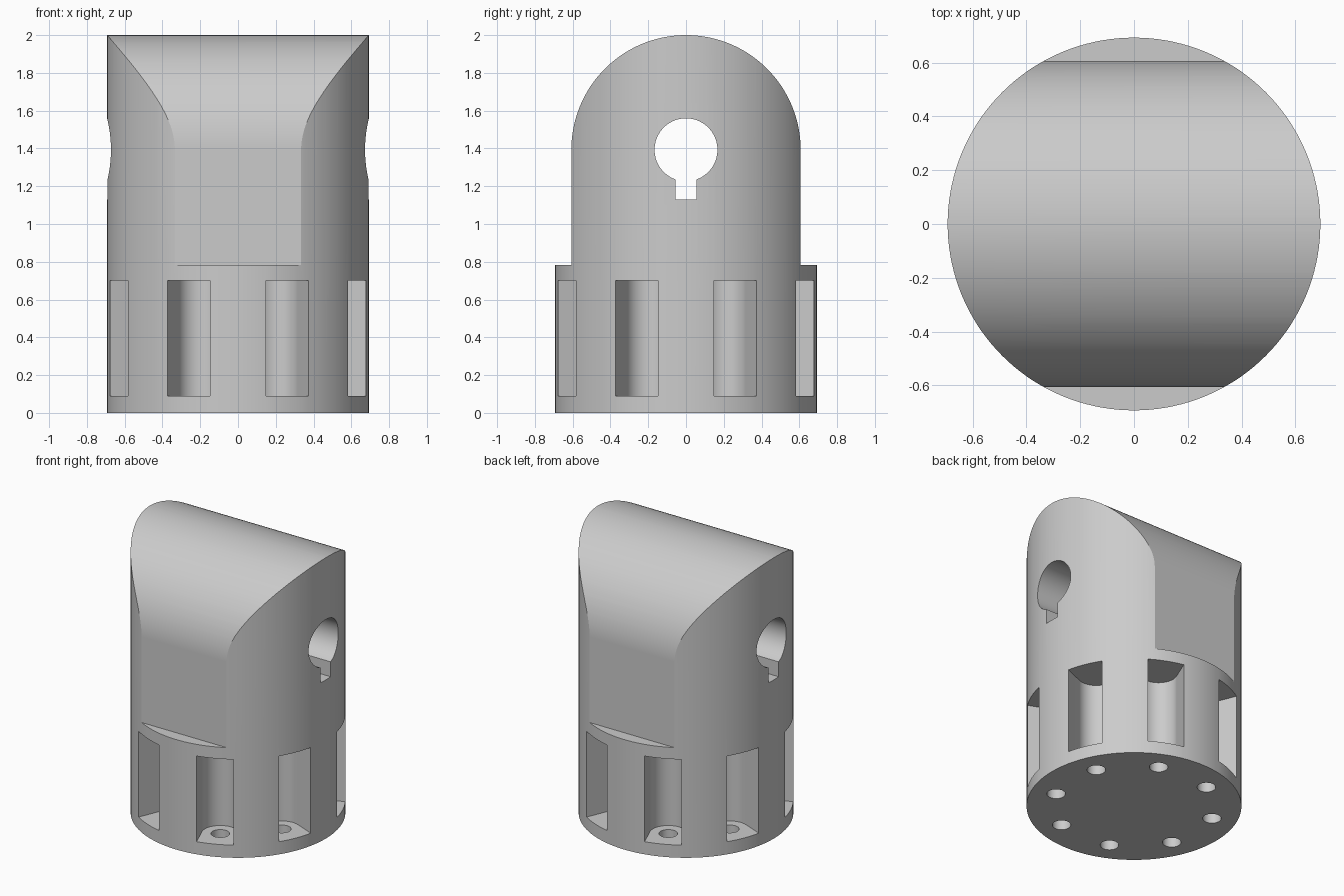
import bpy, bmesh, math
from math import sin, cos, pi
from mathutils import Vector

default = bpy.data.objects.get("Cube")
if default:
    bpy.data.objects.remove(default, do_unlink=True)

R, H = 0.693, 2.0            # barrel radius and height
HALF = 0.607                 # half thickness of the rounded tongue
PIVOT = H - HALF             # height of the dome and keyhole centre
LEDGE = 0.783
POCKET_R, HOLE_R, RING = 0.122, 0.06, 0.527
FLOOR, CEILING = 0.09, 0.70

grey = bpy.data.materials.new("plain grey")
grey.use_nodes = True
grey.diffuse_color = (0.6, 0.6, 0.6, 1)
grey.node_tree.nodes["Principled BSDF"].inputs["Base Color"].default_value = (0.6, 0.6, 0.6, 1)


def arc(radius, start, end, steps, cx=0.0, cy=0.0):
    angles = [start + (end - start) * i / steps for i in range(steps + 1)]
    return [(cx + radius * cos(a), cy + radius * sin(a)) for a in angles]


def prisms(name, loops, sweep):
    """One object holding each 3D outline extruded along the sweep vector."""
    bm = bmesh.new()
    for loop in loops:
        face = bm.faces.new([bm.verts.new(p) for p in loop])
        made = bmesh.ops.extrude_face_region(bm, geom=[face], use_keep_orig=True)["geom"]
        verts = [g for g in made if isinstance(g, bmesh.types.BMVert)]
        bmesh.ops.translate(bm, verts=verts, vec=sweep)
    bmesh.ops.recalc_face_normals(bm, faces=bm.faces[:])
    mesh = bpy.data.meshes.new(name)
    bm.to_mesh(mesh)
    bm.free()
    mesh.materials.append(grey)
    obj = bpy.data.objects.new(name, mesh)
    bpy.context.collection.objects.link(obj)
    return obj


def flat(points, z):
    return [Vector((x, y, z)) for x, y in points]


def sideways(points):
    return [Vector((-1, y, z)) for y, z in points]


def around(points, z):
    """Eight turned copies of a plan outline that points along +x."""
    loops = []
    for k in range(8):
        a = pi / 8 + k * pi / 4
        loops.append(flat([(x * cos(a) - y * sin(a), x * sin(a) + y * cos(a))
                           for x, y in points], z))
    return loops


# Barrel, taller than needed so the dome trims it
barrel = prisms("rounded_coupling_body", [flat(arc(R, 0, 2 * pi, 144)[:-1], 0)], (0, 0, H + 0.1))

# Side silhouette: wide base, ledges, straight tongue and half-round top
outline = [(-1, -0.1), (1, -0.1), (1, LEDGE), (HALF, LEDGE)]
outline += arc(HALF, 0, pi, 72, 0, PIVOT) + [(-HALF, LEDGE), (-1, LEDGE)]
silhouette = prisms("silhouette_cutter", [sideways(outline)], (2, 0, 0))

# Keyhole through the tongue
BORE, SLOT = 0.1665, 0.0555
gap = math.asin(SLOT / BORE)
keyhole = arc(BORE, -pi / 2 + gap, 3 * pi / 2 - gap, 64, 0, PIVOT)
keyhole += [(-SLOT, 1.13), (SLOT, 1.13)]
keyway = prisms("keyhole_cutter", [sideways(keyhole)], (2, 0, 0))

# Round-backed bolt pockets and the drilled holes below them
pocket = arc(POCKET_R, pi / 2, 3 * pi / 2, 32, RING) + [(0.8, -POCKET_R), (0.8, POCKET_R)]
pockets = prisms("pocket_cutter", around(pocket, FLOOR), (0, 0, CEILING - FLOOR))
hole = arc(HOLE_R, 0, 2 * pi, 32, RING)[:-1]
holes = prisms("bolt_hole_cutter", around(hole, -0.1), (0, 0, 0.3))

bpy.ops.object.select_all(action="DESELECT")
bpy.context.view_layer.objects.active = barrel
barrel.select_set(True)
for cutter, operation in ((silhouette, "INTERSECT"), (keyway, "DIFFERENCE"),
                          (pockets, "DIFFERENCE"), (holes, "DIFFERENCE")):
    mod = barrel.modifiers.new(cutter.name, "BOOLEAN")
    mod.operation, mod.solver, mod.object = operation, "EXACT", cutter
    bpy.ops.object.modifier_apply(modifier=mod.name)
    bpy.data.objects.remove(cutter, do_unlink=True)

# Smooth curves with crisp edges
bpy.ops.object.shade_smooth_by_angle(angle=math.radians(25))
weighted = barrel.modifiers.new("even_shading", "WEIGHTED_NORMAL")
weighted.keep_sharp = True
